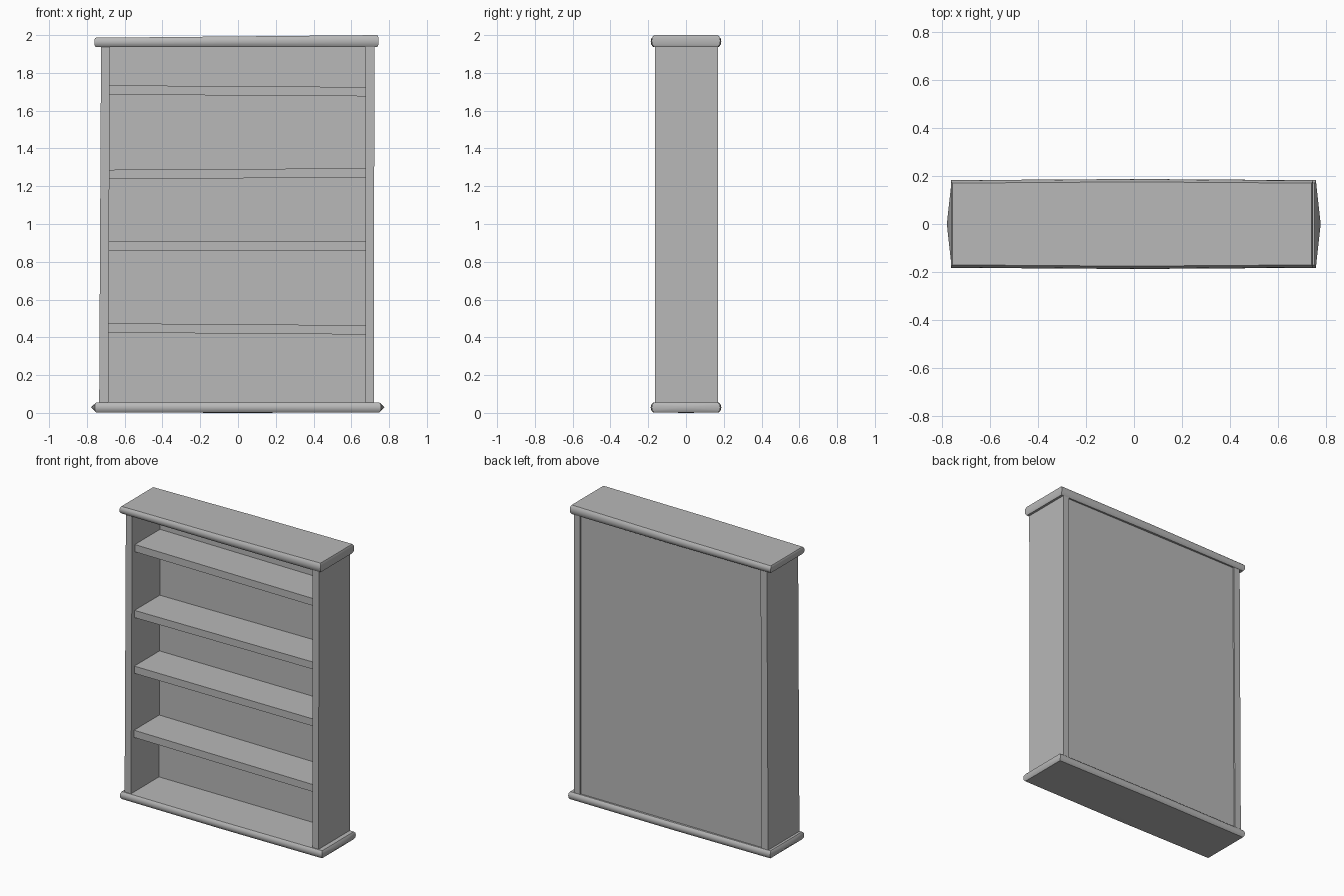
import bpy, bmesh, math

cube = bpy.data.objects.get("Cube")
if cube:
    bpy.data.objects.remove(cube, do_unlink=True)

grey = bpy.data.materials.new("plain grey")
grey.use_nodes = True
colour = (0.48, 0.48, 0.48, 1)
grey.diffuse_color = colour
grey.node_tree.nodes["Principled BSDF"].inputs["Base Color"].default_value = colour


def hull(name, points, smooth=False):
    """Convex solid wrapped around a few points."""
    bm = bmesh.new()
    for p in points:
        bm.verts.new(p)
    res = bmesh.ops.convex_hull(bm, input=bm.verts[:])
    spare = {g for g in res["geom_interior"] + res["geom_unused"]
             if isinstance(g, bmesh.types.BMVert)}
    bmesh.ops.delete(bm, geom=list(spare), context='VERTS')
    bmesh.ops.dissolve_limit(bm, angle_limit=math.radians(0.2),
                             verts=bm.verts[:], edges=bm.edges[:])
    bmesh.ops.recalc_face_normals(bm, faces=bm.faces[:])
    mesh = bpy.data.meshes.new(name)
    bm.to_mesh(mesh)
    bm.free()
    mesh.materials.append(grey)
    obj = bpy.data.objects.new(name, mesh)
    bpy.context.collection.objects.link(obj)
    if smooth:
        bpy.ops.object.select_all(action='DESELECT')
        obj.select_set(True)
        bpy.context.view_layer.objects.active = obj
        bpy.ops.object.shade_smooth_by_angle(angle=math.radians(30))
    return obj


def slab(name, y0, y1, left, right):
    """Board from y0 to y1; left and right are (x bottom, x top, z bottom, z top)."""
    return hull(name, [(x, y, z) for y in (y0, y1)
                       for xb, xt, zb, zt in (left, right)
                       for x, z in ((xb, zb), (xt, zt))])


def moulding(name, left, right, tips=()):
    """Rounded-edge board; left and right are (x, z bottom, z top)."""
    mid = tuple((a + b) / 2 for a, b in zip(left, right))
    points = list(tips)
    for (x, z0, z1), depth, inset in ((left, 0.182, 0.006),
                                      (mid, 0.187, 0),
                                      (right, 0.182, 0.006)):
        h = z1 - z0
        side = math.copysign(inset, x)
        for s in (-1, 1):
            for t, cut in ((0, 0.012), (0.22, 0.003), (0.5, 0),
                           (0.78, 0.003), (1, 0.012)):
                end = side if 0 < t < 1 else 0
                points.append((x + end, s * (depth - cut), z0 + t * h))
    return hull(name, points, smooth=True)


# Top and bottom boards with rounded long edges and pointed ends
moulding("top_board", (-0.755, 1.938, 1.986), (0.738, 1.938, 2.0))
moulding("bottom_board", (-0.752, 0.003, 0.054), (0.75, 0.003, 0.054),
         tips=[(-0.778, 0, 0.03), (0.776, 0, 0.03), (0, 0, 0)])

# Upright side panels; the right one leans slightly
slab("right_side_panel", -0.165, 0.17, (-0.735, -0.725, 0.04, 1.95),
     (-0.687, -0.678, 0.04, 1.95))
slab("left_side_panel", -0.165, 0.17, (0.675, 0.675, 0.04, 1.95),
     (0.72, 0.722, 0.04, 1.95))

# Back panel, set slightly in from the rear edge
slab("back_panel", 0.135, 0.16, (-0.69, -0.68, 0.04, 1.95),
     (0.68, 0.68, 0.04, 1.95))

# Slightly uneven shelves: underside height at each end
for i, (za, zb) in enumerate([(0.425, 0.415), (0.86, 0.86),
                              (1.238, 1.246), (1.685, 1.676)], 1):
    slab(f"shelf_{i}", -0.135, 0.14, (-0.69, -0.69, za, za + 0.049),
         (0.68, 0.68, zb, zb + 0.049))
